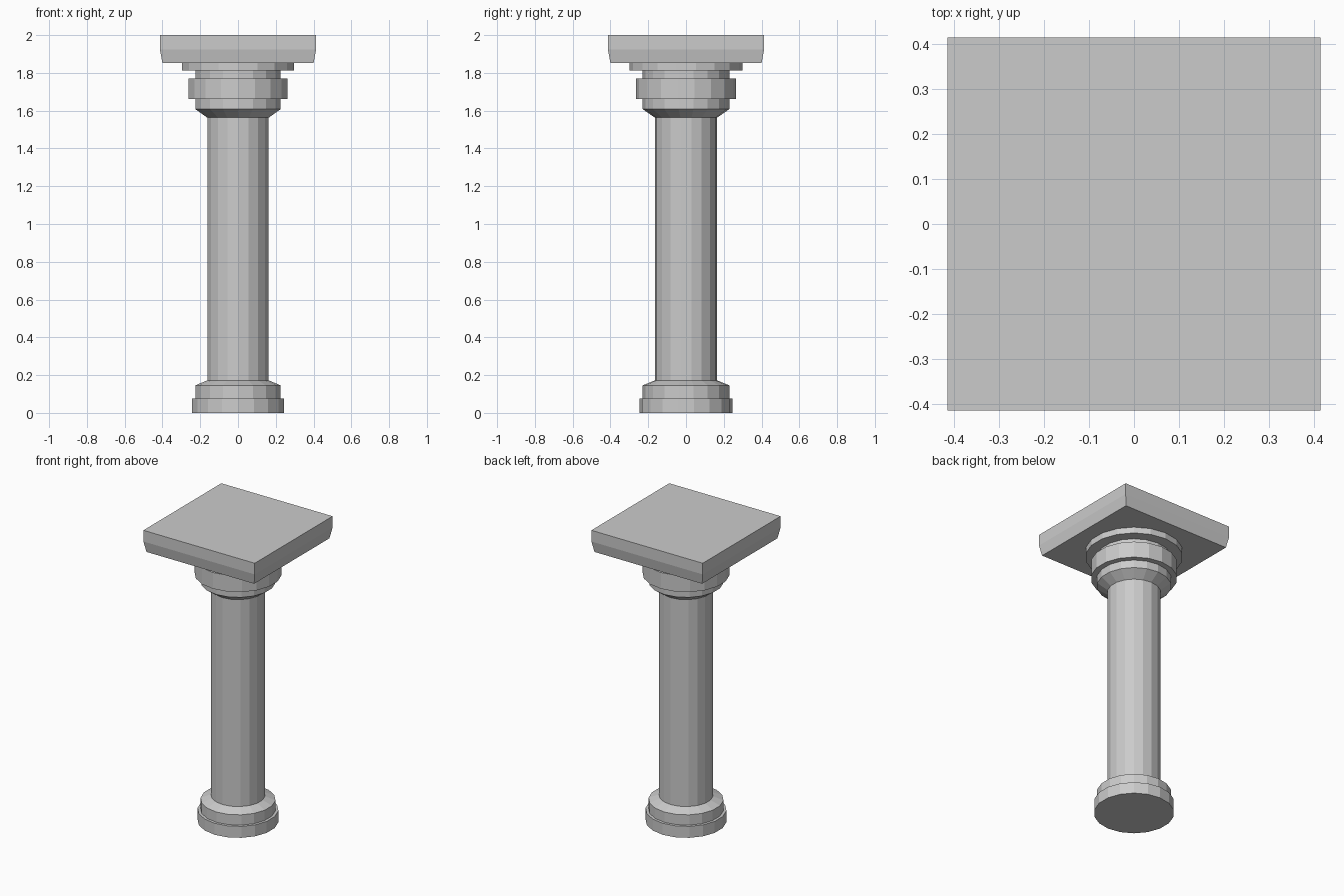
import bpy, bmesh, math

cube = bpy.data.objects.get("Cube")
if cube:
    bpy.data.objects.remove(cube, do_unlink=True)

stone = bpy.data.materials.new("grey stone")
stone.use_nodes = True
GREY = (0.6, 0.6, 0.6, 1)
stone.diffuse_color = GREY
stone.node_tree.nodes["Principled BSDF"].inputs["Base Color"].default_value = GREY

SIDES = 18


def stack(name, profile, sides=SIDES, turn=math.pi / 2):
    """Closed flat-sided solid through (radius, height) rings."""
    bm = bmesh.new()
    rings = []
    for r, z in profile:
        angles = [turn + 2 * math.pi * i / sides for i in range(sides)]
        rings.append([bm.verts.new((r * math.cos(a), r * math.sin(a), z)) for a in angles])
    for low, high in zip(rings, rings[1:]):
        for i in range(sides):
            j = (i + 1) % sides
            bm.faces.new((low[i], low[j], high[j], high[i]))
    bm.faces.new(rings[0][::-1])
    bm.faces.new(rings[-1])
    mesh = bpy.data.meshes.new(name)
    bm.to_mesh(mesh)
    bm.free()
    mesh.materials.append(stone)
    obj = bpy.data.objects.new(name, mesh)
    bpy.context.collection.objects.link(obj)
    return obj


# Base and shaft
stack("base_plinth", [(0.247, 0), (0.247, 0.077)])
stack("base_ring", [(0.229, 0.077), (0.229, 0.146), (0.165, 0.172)])
stack("shaft", [(0.165, 0.172), (0.165, 1.563)])

# Capital mouldings
stack("capital_neck", [(0.165, 1.563), (0.229, 1.608), (0.229, 1.661)])
stack("capital_drum", [(0.266, 1.661), (0.266, 1.77)])
stack("capital_upper_neck", [(0.229, 1.77), (0.229, 1.812)])
stack("capital_collar", [(0.3, 1.812), (0.3, 1.853)])

# Square top slab with tapered lower edge
half = math.sqrt(2)
stack("top_slab", [(0.4 * half, 1.853), (0.414 * half, 1.925), (0.414 * half, 2)],
      sides=4, turn=math.pi / 4)
